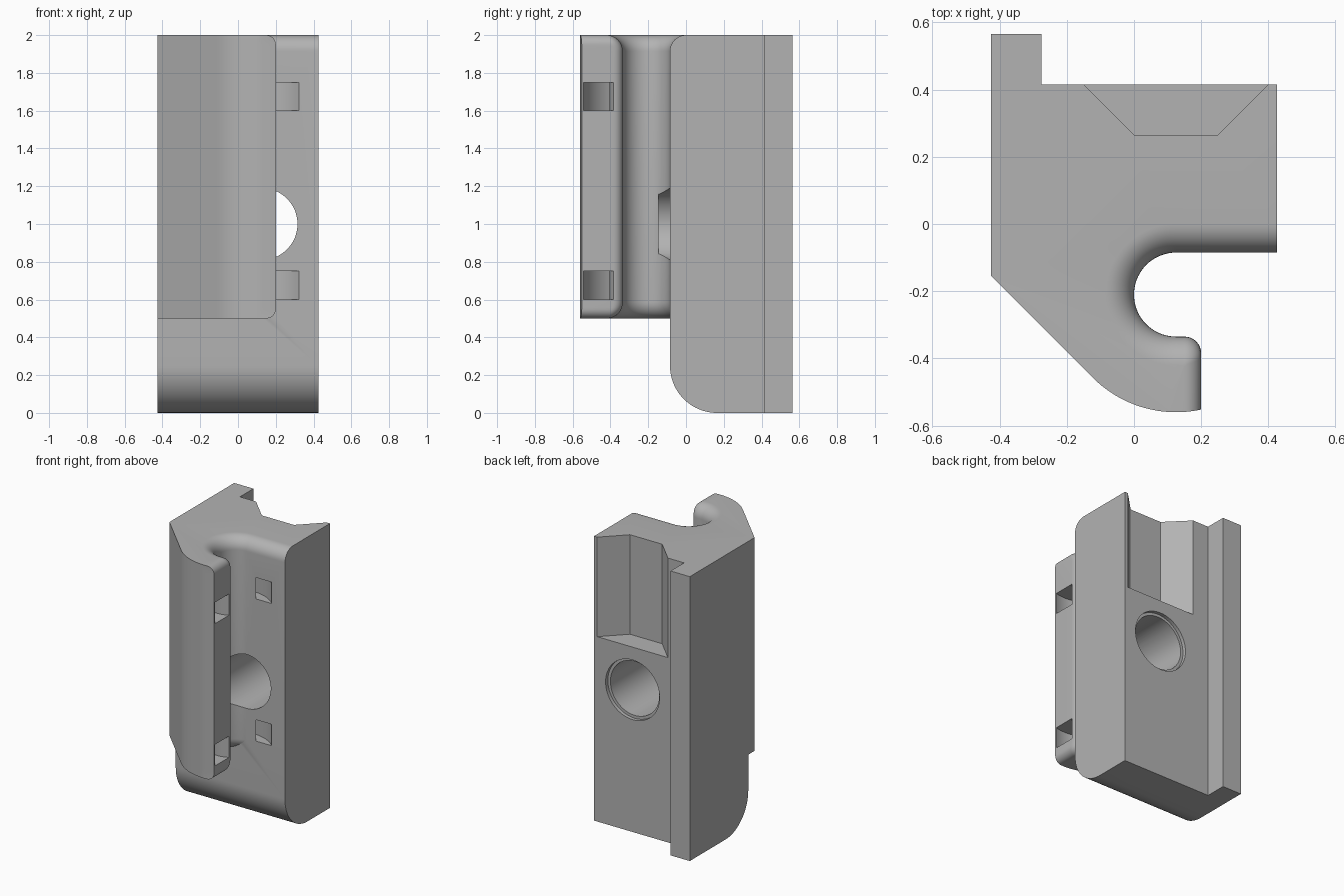
import bpy, bmesh
from math import sin, cos, pi, sqrt, radians
from mathutils import Vector

if "Cube" in bpy.data.objects:
    bpy.data.objects.remove(bpy.data.objects["Cube"], do_unlink=True)

grey = bpy.data.materials.new("plain grey")
grey.use_nodes = True
grey.diffuse_color = (0.45, 0.45, 0.45, 1)
grey.node_tree.nodes["Principled BSDF"].inputs["Base Color"].default_value = grey.diffuse_color


def arc(cx, cy, r, start, end, n):
    """Points on an arc, angles in degrees."""
    angles = [radians(start + (end - start) * i / n) for i in range(n + 1)]
    return [(cx + r * cos(a), cy + r * sin(a)) for a in angles]


def loft(name, rings, capped=True):
    """Skin closed rings of 3D points; an uncapped loft closes on its first ring."""
    bm = bmesh.new()
    rows = [[bm.verts.new(p) for p in ring] for ring in rings]
    n = len(rows[0])
    pairs = list(zip(rows, rows[1:]))
    if capped:
        bm.faces.new(rows[0])
        bm.faces.new(rows[-1])
    else:
        pairs.append((rows[-1], rows[0]))
    for low, high in pairs:
        for i in range(n):
            j = (i + 1) % n
            bm.faces.new((low[i], low[j], high[j], high[i]))
    bmesh.ops.recalc_face_normals(bm, faces=bm.faces)
    mesh = bpy.data.meshes.new(name)
    bm.to_mesh(mesh)
    bm.free()
    mesh.materials.append(grey)
    obj = bpy.data.objects.new(name, mesh)
    bpy.context.collection.objects.link(obj)
    return obj


def prism(name, outline, axis, low, high):
    """Extrude an outline along x, y or z."""
    place = {"x": lambda a, b, t: (t, a, b),
             "y": lambda a, b, t: (a, t, b),
             "z": lambda a, b, t: (a, b, t)}[axis]
    return loft(name, [[place(a, b, t) for a, b in outline] for t in (low, high)])


def combine(target, other, operation):
    mod = target.modifiers.new(other.name, "BOOLEAN")
    mod.operation, mod.object, mod.solver = operation, other, "EXACT"
    bpy.context.view_layer.objects.active = target
    bpy.ops.object.modifier_apply(modifier=mod.name)
    bpy.data.objects.remove(other, do_unlink=True)


# Hooked upper body: cross-section flares round the cable channel at both ends
W, FRONT, BACK = 0.425, -0.085, 0.415
CX, CY, CHANNEL, SHELL = 0.125, -0.21, 0.125, 0.35
FLARE, TIP = 0.085, 0.05


def section(d, e):
    tip_x = 0.2 - e
    r = max(TIP - e, 0.004)
    lip = CY - CHANNEL - d
    tip_y = CY - sqrt(SHELL ** 2 - (tip_x - CX) ** 2)
    return ([(-W, BACK), (-W, -0.155)]
            + arc(CX, CY, SHELL, 225, 270, 14)
            + [(tip_x, tip_y)]
            + arc(tip_x - r, lip - r, r, 0, 90, 8)
            + arc(CX, CY, CHANNEL + d, 270, 90, 36)
            + [(W, FRONT + d), (W, BACK)])


def fillet(r, k):
    return r - sqrt(r * r - (r - k) ** 2) if k < r else 0


steps = [FLARE * (1 - cos(pi / 2 * i / 10)) for i in range(11)]
heights = [0.5 + k for k in steps] + [2 - k for k in reversed(steps)]
rings = []
for z in heights:
    k = max(min(z - 0.5, 2 - z), 0)
    rings.append([(x, y, z) for x, y in section(fillet(FLARE, k), fillet(TIP, k))])
body = loft("clip_body", rings)

# Lower body with rounded front foot
foot = [(BACK, 0)] + arc(0.165, 0.25, 0.25, 270, 180, 20) + [(FRONT, 0.6), (BACK, 0.6)]
combine(body, prism("foot", foot, "x", -W, W), "UNION")

# Rear guide rail
rail = [(-W, 0.3), (-0.275, 0.3), (-0.275, 0.565), (-W, 0.565)]
combine(body, prism("rail", rail, "z", 0, 2), "UNION")

# Tapered recess in the back, open at the top
recess = [(-0.25, 0.515), (0, 0.265), (0.25, 0.265), (0.5, 0.515)]
combine(body, prism("recess", recess, "z", 1.3, 2.2), "DIFFERENCE")

# Screw hole with shallow counterbore
for name, r, y0, y1 in (("hole", 0.19, -0.145, 0.6), ("counterbore", 0.21, 0.39, 0.6)):
    circle = arc(CX, 1, r, 0, 360, 64)[:-1]
    combine(body, prism(name, circle, "y", y0, y1), "DIFFERENCE")

# Curved tie slots wrapping behind the channel
outer = arc(CX, -0.277, 0.275, 0, 360, 64)[:-1]
inner = arc(0.12, -0.235, 0.17, 0, 360, 64)[:-1]
for low in (0.6, 1.6):
    tube = [[(x, y, z) for x, y in ring] for ring, z in
            ((outer, low), (outer, low + 0.15), (inner, low + 0.15), (inner, low))]
    combine(body, loft("tie_slot", tube, capped=False), "DIFFERENCE")

# Smooth the rounds, keep the edges crisp
bpy.ops.object.select_all(action="DESELECT")
body.select_set(True)
bpy.context.view_layer.objects.active = body
bpy.ops.object.shade_smooth_by_angle(angle=radians(25))
